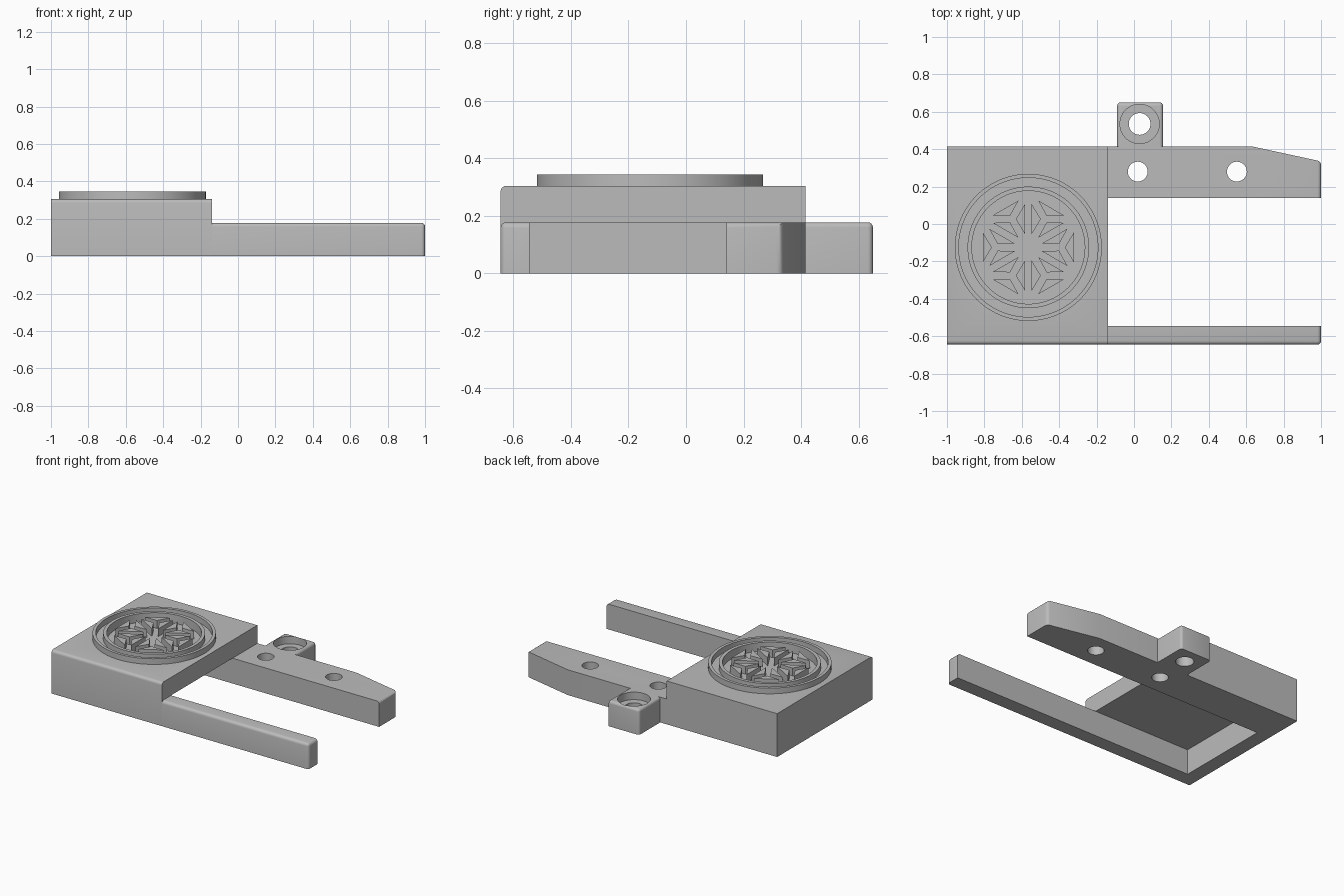
import bpy, bmesh, math
from mathutils import Matrix, Vector

old = bpy.data.objects.get("Cube")
if old:
    bpy.data.objects.remove(old, do_unlink=True)

grey = bpy.data.materials.new("plain grey")
grey.use_nodes = True
COLOR = (0.5, 0.5, 0.5, 1)
grey.diffuse_color = COLOR
grey.node_tree.nodes["Principled BSDF"].inputs["Base Color"].default_value = COLOR


def prism(name, outline, z0, z1, rounded=None, radius=0.02):
    """Extrude an outline; round the edges whose two ends pass the rule."""
    bm = bmesh.new()
    face = bm.faces.new([bm.verts.new((x, y, z0)) for x, y in outline])
    top = bmesh.ops.extrude_face_region(bm, geom=[face])["geom"]
    bmesh.ops.translate(bm, vec=(0, 0, z1 - z0),
                        verts=[v for v in top if isinstance(v, bmesh.types.BMVert)])
    bmesh.ops.recalc_face_normals(bm, faces=bm.faces)
    if rounded:
        edges = [e for e in bm.edges if rounded(e.verts[0].co, e.verts[1].co)]
        bmesh.ops.bevel(bm, geom=edges, offset=radius, segments=4,
                        profile=0.5, affect='EDGES')
    mesh = bpy.data.meshes.new(name)
    bm.to_mesh(mesh)
    bm.free()
    mesh.materials.append(grey)
    obj = bpy.data.objects.new(name, mesh)
    bpy.context.collection.objects.link(obj)
    return obj


def rect(x0, x1, y0, y1):
    return [(x0, y0), (x1, y0), (x1, y1), (x0, y1)]


def circle(x, y, r, n=64):
    return [(x + r * math.cos(math.tau * i / n), y + r * math.sin(math.tau * i / n))
            for i in range(n)]


def cut(obj, outline, z0, z1):
    """Subtract a prism and discard it."""
    tool = prism("cutter", outline, z0, z1)
    tool.hide_render = True
    mod = obj.modifiers.new("cut", 'BOOLEAN')
    mod.operation = 'DIFFERENCE'
    mod.solver = 'EXACT'
    mod.object = tool
    bpy.context.view_layer.objects.active = obj
    bpy.ops.object.modifier_apply(modifier=mod.name)
    bpy.data.objects.remove(tool, do_unlink=True)


def both(test):
    return lambda a, b: test(a) and test(b)


FRONT, BACK, STEP = -0.645, 0.415, -0.14
INNER_FRONT, INNER_BACK = -0.545, 0.14
BODY_TOP, ARM_TOP, RIM_TOP = 0.305, 0.178, 0.345
CX, CY = -0.565, -0.125
FLOOR = 0.285

# Main housing, with an open pocket below and a round recess on top
housing = prism("housing", rect(-1, STEP, FRONT, BACK), 0, BODY_TOP,
                both(lambda p: p.y < FRONT + 0.01 and p.z > 0.3))
cut(housing, rect(-0.9, 0, INNER_FRONT, INNER_BACK), -0.1, ARM_TOP)
cut(housing, circle(CX, CY, 0.31), FLOOR, 0.5)

# Slim front arm, rounded along its outside top and its tip
prism("front_arm", rect(STEP, 1, FRONT, INNER_FRONT), 0, ARM_TOP,
      lambda a, b: (min(a.z, b.z) > 0.1 and max(a.y, b.y) < FRONT + 0.01)
      or (min(a.x, b.x) > 0.99 and (a.z + b.z > ARM_TOP + 0.1
                                    or max(a.y, b.y) < FRONT + 0.01)))

# Wide back arm with a tapered tip and two through holes
back_arm = prism("back_arm", [(STEP, INNER_BACK), (1, INNER_BACK), (1, 0.335),
                              (0.63, BACK), (STEP, BACK)], 0, ARM_TOP,
                 lambda a, b: min(a.x, b.x) > 0.99 and
                 (min(a.z, b.z) > 0.1 or min(a.y, b.y) > 0.3))
for x in (0.02, 0.55):
    cut(back_arm, circle(x, 0.28, 0.053), -0.1, 0.5)

# Screw lug with a counterbored hole
lug = prism("screw_lug", rect(-0.09, 0.155, 0.41, 0.65), 0, ARM_TOP,
            lambda a, b: (min(a.z, b.z) > 0.1 and max(a.y, b.y) > 0.5)
            or min(a.y, b.y) > 0.6 and abs(a.z - b.z) > 0.1, 0.018)
cut(lug, circle(0.03, 0.535, 0.105), 0.125, 0.5)
cut(lug, circle(0.03, 0.535, 0.058), -0.1, 0.5)

# Two concentric raised rims
for name, outer, inner in (("outer_rim", 0.393, 0.372), ("inner_rim", 0.325, 0.302)):
    rim = prism(name, circle(CX, CY, outer, 96), FLOOR - 0.01, RIM_TOP)
    cut(rim, circle(CX, CY, inner, 96), 0, 0.5)

# Six-fold emblem: every sector holds three slim triangular blocks
sliver = [Vector((0.069, -0.08)), Vector((0.069, 0.08)), Vector((0.0205, 0))]
for sector in range(6):
    for side in range(3):
        spin = Matrix.Rotation(math.tau * side / 3, 2)
        turn = Matrix.Rotation(math.tau * sector / 6, 2)
        points = [turn @ (spin @ p + Vector((0.1745, 0))) for p in sliver]
        prism(f"emblem_block_{sector}_{side}",
              [(p.x + CX, p.y + CY) for p in points], FLOOR - 0.005, RIM_TOP - 0.005)

# Smooth the curves while keeping hard edges
bpy.ops.object.select_all(action='DESELECT')
for obj in bpy.context.collection.objects:
    if obj.type == 'MESH' and grey.name in obj.data.materials:
        obj.select_set(True)
        bpy.context.view_layer.objects.active = obj
bpy.ops.object.shade_smooth_by_angle(angle=math.radians(30))
